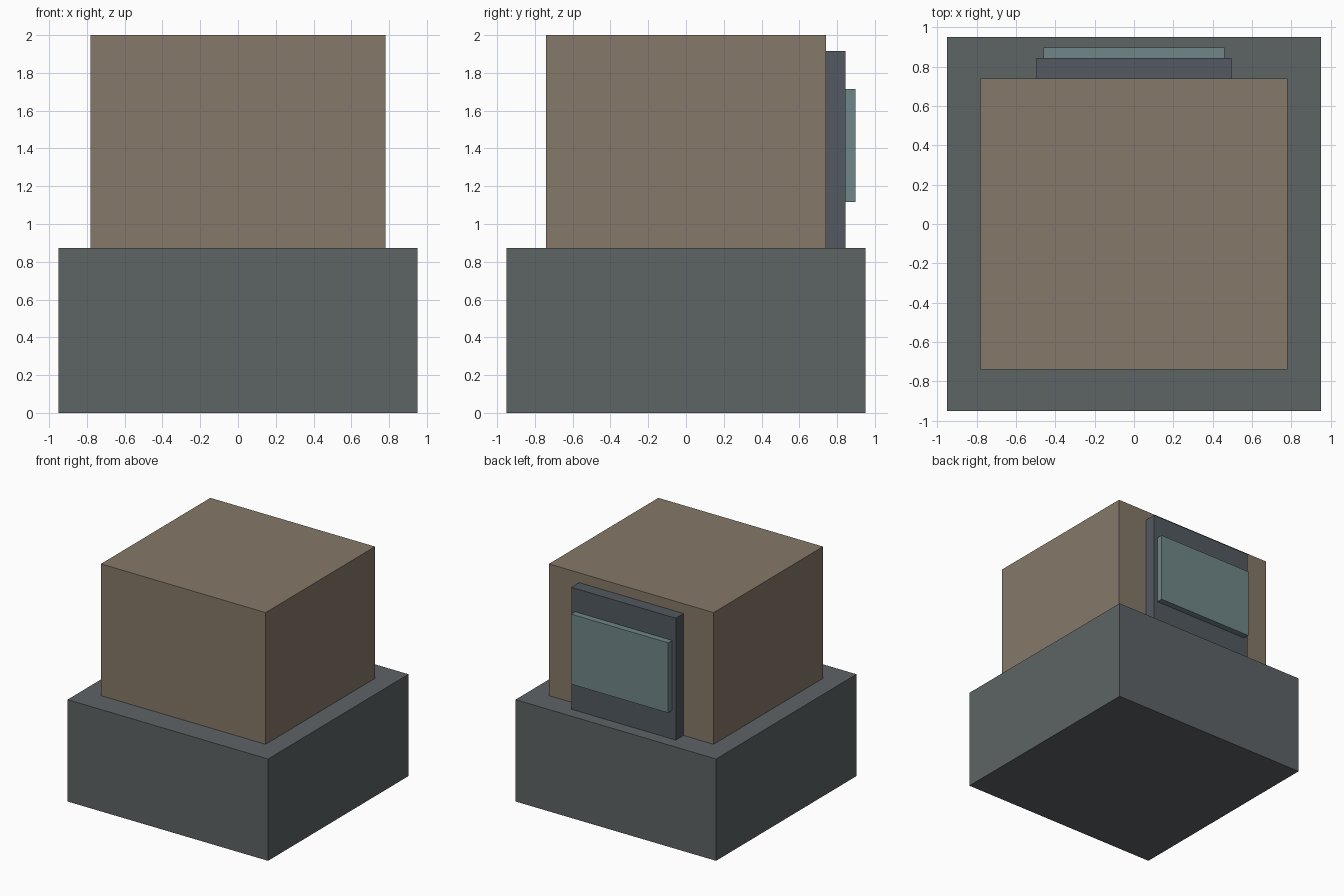
import bpy

if "Cube" in bpy.data.objects:
    bpy.data.objects.remove(bpy.data.objects["Cube"])


def material(name, rgb):
    mat = bpy.data.materials.new(name)
    mat.diffuse_color = (*rgb, 1.0)
    mat.use_nodes = True
    mat.node_tree.nodes["Principled BSDF"].inputs["Base Color"].default_value = mat.diffuse_color
    return mat


def box(name, x, y, z, mat):
    """Box from (min, max) ranges on each axis."""
    bpy.ops.mesh.primitive_cube_add(size=1, location=[(a + b) / 2 for a, b in (x, y, z)])
    obj = bpy.context.object
    obj.name = name
    obj.scale = [b - a for a, b in (x, y, z)]
    bpy.ops.object.transform_apply(location=False, rotation=False, scale=True)
    obj.data.materials.append(mat)
    return obj


stone = material("grey_stone", (0.11, 0.125, 0.13))
brown = material("brown", (0.235, 0.19, 0.14))
dark = material("dark_frame", (0.085, 0.10, 0.115))
teal = material("teal_panel", (0.16, 0.24, 0.245))

BASE_TOP = 0.872

# Wide base block and the main body on it
box("base", (-0.95, 0.95), (-0.95, 0.95), (0, BASE_TOP), stone)
box("body", (-0.78, 0.78), (-0.74, 0.74), (BASE_TOP, 2.0), brown)

# Framed panel on the back of the body
box("back_frame", (-0.495, 0.495), (0.74, 0.845), (BASE_TOP, 1.916), dark)
box("back_panel", (-0.46, 0.46), (0.845, 0.898), (1.116, 1.716), teal)
